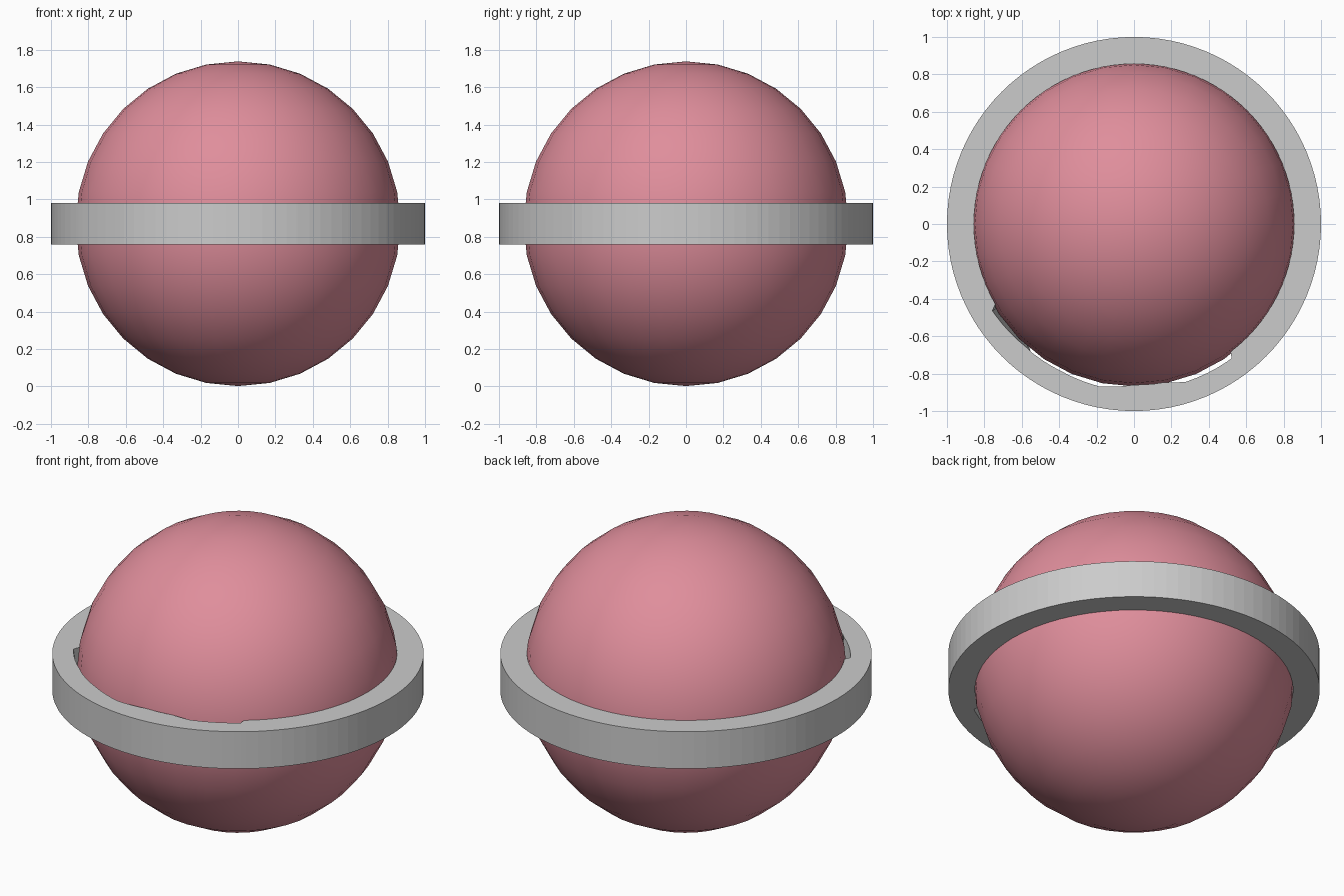
import bpy, bmesh, math

if "Cube" in bpy.data.objects:
    bpy.data.objects.remove(bpy.data.objects["Cube"])

CENTRE_Z = 0.87
SEGS = 96

# ball: smooth-shaded low-poly sphere
bpy.ops.mesh.primitive_uv_sphere_add(segments=32, ring_count=16, radius=0.868,
                                     location=(0, 0, CENTRE_Z))
ball = bpy.context.object
ball.name = "ball"
bpy.ops.object.shade_smooth()
pink = bpy.data.materials.new("pink")
pink.diffuse_color = (0.74, 0.27, 0.33, 1)
pink.use_nodes = True
pink.node_tree.nodes["Principled BSDF"].inputs["Base Color"].default_value = pink.diffuse_color
ball.data.materials.append(pink)

# ragged inner edge of the band: (angle, upper radius, lower radius)
notches = [(210, .856, .856), (211.5, .888, .858), (229, .875, .86),
           (231, .878, .878), (244, .878, .878), (258, .888, .888),
           (270, .860, .860), (281, .862, .862), (288, .888, .888),
           (306, .888, .888), (307, .858, .858)]


def inner_radius(deg, k):
    for a, b in zip(notches, notches[1:]):
        if a[0] <= deg <= b[0]:
            t = (deg - a[0]) / (b[0] - a[0])
            return a[k] + (b[k] - a[k]) * t
    return 0.856


# band: flat ring around the equator
angles = sorted({i * 360 / SEGS for i in range(SEGS)} | {n[0] for n in notches})
bm = bmesh.new()
sections = []
for deg in angles:
    c, s = math.cos(math.radians(deg)), math.sin(math.radians(deg))
    profile = [(inner_radius(deg, 2), 0.76), (1.0, 0.76),
               (1.0, 0.98), (inner_radius(deg, 1), 0.98)]
    sections.append([bm.verts.new((r * c, r * s, z)) for r, z in profile])
for i, cur in enumerate(sections):
    nxt = sections[(i + 1) % len(sections)]
    for j in range(4):
        k = (j + 1) % 4
        bm.faces.new((cur[j], nxt[j], nxt[k], cur[k]))
bmesh.ops.recalc_face_normals(bm, faces=bm.faces)
mesh = bpy.data.meshes.new("band")
bm.to_mesh(mesh)
bm.free()
band = bpy.data.objects.new("band", mesh)
bpy.context.collection.objects.link(band)
